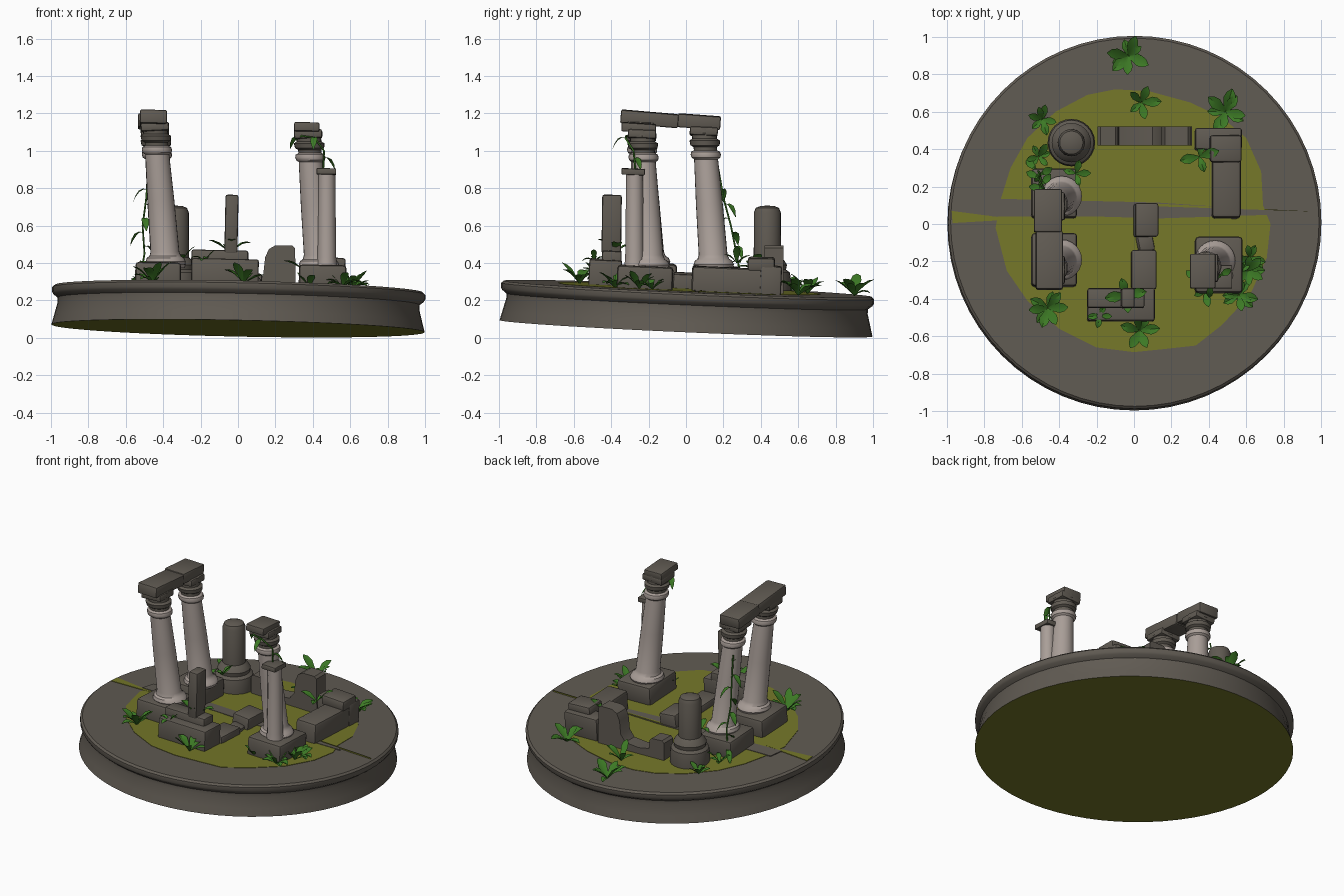
import bpy, bmesh, math, random
from mathutils import Vector, Matrix

if "Cube" in bpy.data.objects:
    bpy.data.objects.remove(bpy.data.objects["Cube"])
random.seed(4)

def mat(name, rgb):
    m = bpy.data.materials.new(name)
    m.diffuse_color = (*rgb, 1)
    m.use_nodes = True
    m.node_tree.nodes["Principled BSDF"].inputs["Base Color"].default_value = m.diffuse_color
    return m
STONE = mat("dark stone", (0.117, 0.103, 0.085))
PALE = mat("pale stone", (0.40, 0.345, 0.315))
GRASS = mat("moss", (0.175, 0.185, 0.022))
LEAF = mat("leaf green", (0.045, 0.19, 0.018))

# The whole plinth leans slightly towards +x and +y
SX, SY, Z0, THICK = -0.021, -0.044, 0.051, 0.212
TILT = Matrix.Rotation(SY, 4, 'X') @ Matrix.Rotation(-SX, 4, 'Y')
def ground(x, y):
    return Z0 + THICK + SX * x + SY * y

def make(name, bm, mats, smooth=True):
    bmesh.ops.recalc_face_normals(bm, faces=bm.faces)
    me = bpy.data.meshes.new(name)
    bm.to_mesh(me)
    bm.free()
    ob = bpy.data.objects.new(name, me)
    bpy.context.collection.objects.link(ob)
    for m in mats:
        me.materials.append(m)
    if smooth:
        bpy.ops.object.select_all(action='DESELECT')
        ob.select_set(True)
        bpy.context.view_layer.objects.active = ob
        bpy.ops.object.shade_smooth_by_angle(angle=math.radians(35))
    return ob

def lathe(profile, n):
    bm = bmesh.new()
    rings = []
    for r, z in profile:
        if r == 0:
            rings.append([bm.verts.new((0, 0, z))] * n)
        else:
            rings.append([bm.verts.new((r * math.cos(i * math.tau / n), r * math.sin(i * math.tau / n), z)) for i in range(n)])
    for a, b in zip(rings, rings[1:]):
        for i in range(n):
            j = (i + 1) % n
            bm.faces.new(list(dict.fromkeys([a[i], a[j], b[j], b[i]])))
    return bm

def box(name, x0, x1, y0, y1, z0, z1, rot=(0, 0, 0), bev=0.012, tilt=True, m=STONE):
    bm = bmesh.new()
    bmesh.ops.create_cube(bm, size=1, matrix=Matrix.Diagonal((x1 - x0, y1 - y0, z1 - z0, 1)))
    bmesh.ops.bevel(bm, geom=bm.edges[:], offset=bev, segments=2, affect='EDGES', profile=0.5)
    R = Matrix.Rotation(rot[2], 4, 'Z') @ Matrix.Rotation(rot[1], 4, 'Y') @ Matrix.Rotation(rot[0], 4, 'X')
    T = Matrix.Translation(((x0 + x1) / 2, (y0 + y1) / 2, (z0 + z1) / 2))
    bm.transform(T @ (TILT if tilt else Matrix()) @ R)
    return make(name, bm, [m])

def plate(name, pts, lift, m):
    # thin flat patch lying on top of the plinth
    bm = bmesh.new()
    f = bm.faces.new([bm.verts.new((x, y, ground(x, y) - 0.002)) for x, y in pts])
    r = bmesh.ops.extrude_face_region(bm, geom=[f])
    bmesh.ops.translate(bm, vec=(0, 0, lift + 0.002), verts=[v for v in r['geom'] if isinstance(v, bmesh.types.BMVert)])
    return make(name, bm, [m], False)

# Round plinth, mossy underside
bm = lathe([(0, 0), (0.998, 0), (0.985, 0.05), (0.967, 0.12), (0.968, 0.145), (0.99, 0.162),
            (0.998, 0.175), (0.998, 0.2), (0.985, THICK), (0, THICK)], 64)
for f in bm.faces:
    if f.calc_center_median().z < 0.001:
        f.material_index = 1
bm.transform(Matrix.Translation((0, 0, Z0)) @ TILT)
make("plinth", bm, [STONE, GRASS])

# Moss lawn, cracks and path
plate("moss_lawn", [(-0.71, 0.14), (-0.66, 0.3), (-0.57, 0.46), (-0.42, 0.6), (-0.25, 0.69), (-0.1, 0.72), (0.08, 0.71),
      (0.3, 0.65), (0.47, 0.57), (0.6, 0.46), (0.68, 0.28), (0.69, 0.1), (0.73, 0), (0.71, -0.18), (0.62, -0.38),
      (0.47, -0.54), (0.33, -0.65), (0.15, -0.67), (0, -0.685), (-0.2, -0.66), (-0.4, -0.56), (-0.57, -0.41),
      (-0.68, -0.25), (-0.74, -0.02)], 0.003, GRASS)
plate("path", [(-0.76, 0.04), (-0.2, 0.04), (0.14, 0.03), (0.75, 0.05), (0.72, 0.075), (0.12, 0.115), (-0.74, 0.135)], 0.006, STONE)
plate("left_crack", [(-0.975, 0.07), (-0.97, 0.005), (-0.63, 0.025)], 0.004, GRASS)
plate("right_crack", [(0.1, 0.095), (0.97, 0.066), (0.1, 0.11)], 0.009, GRASS)

# Standing columns: square pedestal, leaning turned shaft, capital
def column(name, x, y, top, lean):
    b = ground(x, y) + 0.11
    h = top - b
    prof = [(0, 0), (0.1, 0), (0.108, 0.018), (0.1, 0.038), (0.085, 0.048), (0.077, 0.07), (0.072, h * 0.45), (0.064, h - 0.17),
            (0.077, h - 0.16), (0.081, h - 0.145), (0.077, h - 0.13), (0.062, h - 0.122), (0.062, h - 0.105),
            (0.078, h - 0.095), (0.082, h - 0.07), (0.066, h - 0.06), (0.066, h - 0.04), (0.075, h - 0.03), (0.075, h), (0, h)]
    bm = lathe(prof, 24)
    for f in bm.faces:
        f.material_index = int(f.calc_center_median().z > h - 0.115)
    for v in bm.verts:
        t = v.co.z / h
        v.co += Vector((x + lean[0] * t, y + lean[1] * t, b))
    make(name, bm, [PALE, STONE])
    tx, ty = x + lean[0], y + lean[1]
    box(name + "_abacus", tx - 0.075, tx + 0.075, ty - 0.075, ty + 0.075, top - 0.045, top, (0, -0.07, 0), 0.01)

column("left_back_column", -0.385, 0.15, 1.125, (-0.06, -0.055))
column("left_front_column", -0.385, -0.19, 1.15, (-0.06, -0.055))
column("right_column", 0.435, -0.195, 1.11, (-0.06, -0.04))
box("left_back_pedestal", -0.55, -0.305, 0.03, 0.295, 0.24, 0.385, bev=0.02)
box("left_front_pedestal", -0.55, -0.305, -0.335, -0.05, 0.25, 0.40, bev=0.02)
box("right_pedestal", 0.325, 0.58, -0.37, -0.07, 0.24, 0.385, bev=0.02)
box("right_cap", 0.30, 0.435, -0.345, -0.16, 1.10, 1.148, (-0.02, 0, 0), 0.008)

# Lintel across the left pair
box("lintel_front", -0.525, -0.38, -0.35, -0.04, 1.135, 1.208, (-0.04, 0, 0), 0.01)
box("lintel_back", -0.535, -0.385, -0.045, 0.185, 1.12, 1.192, (-0.03, 0, 0), 0.01)

# Broken half shaft beside the right column
bm = lathe([(0, 0), (0.055, 0), (0.05, 0.05), (0.045, 0.5), (0, 0.5)], 12)
bm.transform(Matrix.Translation((0.475, -0.275, 0.38)))
make("broken_shaft", bm, [PALE])
box("broken_shaft_cap", 0.42, 0.525, -0.345, -0.22, 0.872, 0.905, bev=0.006)

# Back left column stump on a round drum
bm = lathe([(0, 0), (0.125, 0), (0.127, 0.06), (0.12, 0.1), (0.1, 0.115), (0.105, 0.14), (0.09, 0.165),
            (0.073, 0.18), (0.072, 0.42), (0.062, 0.445), (0.035, 0.456), (0, 0.457)], 24)
bm.transform(Matrix.Translation((-0.335, 0.435, 0.25)))
make("column_stump", bm, [STONE])

# Ruined back wall with a tall rounded end
bm = bmesh.new()
f = bm.faces.new([bm.verts.new((x, 0.42, z)) for x, z in [(-0.195, 0.22), (-0.195, 0.365), (-0.18, 0.38), (-0.1, 0.375), (-0.085, 0.36),
     (-0.08, 0.3), (0, 0.285), (0.1, 0.295), (0.135, 0.34), (0.145, 0.43), (0.165, 0.475), (0.2, 0.495), (0.29, 0.495), (0.305, 0.48), (0.31, 0.22)]])
r = bmesh.ops.extrude_face_region(bm, geom=[f])
bmesh.ops.translate(bm, vec=(0, 0.1, 0), verts=[v for v in r['geom'] if isinstance(v, bmesh.types.BMVert)])
make("back_wall", bm, [STONE])

# Fallen blocks
box("right_wall", 0.415, 0.57, 0.03, 0.5, 0.21, 0.375, bev=0.02)
box("corner_block", 0.325, 0.575, 0.395, 0.51, 0.21, 0.385)
box("corner_cap", 0.405, 0.575, 0.33, 0.475, 0.36, 0.43, (0.03, 0.03, 0), 0.015)
box("front_block", -0.25, 0.11, -0.52, -0.345, 0.26, 0.42)
box("front_block_cap", -0.25, 0.055, -0.45, -0.345, 0.38, 0.468)
box("upright_shard", -0.07, 0.0, -0.45, -0.345, 0.45, 0.765, (0.03, 0, 0), 0.012)
box("centre_block", 0.0, 0.125, -0.07, 0.11, 0.22, 0.345, (0, 0.08, 0))
box("centre_slab", -0.015, 0.12, -0.35, -0.14, 0.23, 0.32)
box("centre_chip", 0.015, 0.1, -0.15, -0.06, 0.22, 0.30, (0, 0.2, 0.2))

# Leaves: arching pointed ovals with a folded midrib
def leaf(bm, base, ang, length, width, rise, droop):
    d = Vector((math.cos(ang), math.sin(ang), 0))
    s = Vector((-d.y, d.x, 0))
    rows = []
    for t, w in [(0, 0.12), (0.25, 0.6), (0.55, 1), (0.8, 0.75), (1, 0.08)]:
        c = Vector(base) + d * length * t + Vector((0, 0, rise * t - droop * t * t))
        e = Vector((0, 0, 0.18 * width * w))
        rows.append([bm.verts.new(c + s * width * w / 2 + e), bm.verts.new(c), bm.verts.new(c - s * width * w / 2 + e)])
    for a, b in zip(rows, rows[1:]):
        for k in (0, 1):
            bm.faces.new([a[k], a[k + 1], b[k + 1], b[k]])

def bush(name, x, y, n, size, z=None):
    bm = bmesh.new()
    z = ground(x, y) if z is None else z
    for i in range(n):
        k = random.uniform(0.75, 1.1) * size
        leaf(bm, (x, y, z), i * math.tau / n + random.uniform(-0.35, 0.35), k, k * 0.52,
             k * random.uniform(0.7, 1.5), k * random.uniform(0.2, 0.75))
    make(name, bm, [LEAF])

for i, (x, y, n, s) in enumerate([(-0.03, 0.9, 9, 0.11), (0.04, 0.65, 5, 0.1), (0.49, 0.6, 8, 0.12), (-0.49, 0.56, 6, 0.09),
        (-0.51, 0.36, 6, 0.08), (-0.46, -0.45, 8, 0.1), (0.03, -0.57, 6, 0.1), (0.61, -0.25, 8, 0.1), (0.56, -0.38, 8, 0.1),
        (0.38, -0.36, 5, 0.08), (0.62, -0.18, 6, 0.09)]):
    bush(f"bush_{i + 1}", x, y, n, s)
bush("block_ivy", -0.04, -0.38, 4, 0.11, 0.45)
bush("block_front_ivy", -0.18, -0.49, 4, 0.07, 0.41)
bush("wall_ivy", 0.35, 0.36, 4, 0.1, 0.36)
bush("pedestal_ivy", -0.31, 0.27, 4, 0.08, 0.4)

# Vines: thin stem with alternating leaves
def vine(name, pts, count, size):
    cu = bpy.data.curves.new(name + "_stem", 'CURVE')
    cu.dimensions, cu.bevel_depth, cu.bevel_resolution = '3D', 0.005, 1
    sp = cu.splines.new('POLY')
    sp.points.add(len(pts) - 1)
    for p, q in zip(sp.points, pts):
        p.co = (*q, 1)
    cu.materials.append(LEAF)
    bpy.context.collection.objects.link(bpy.data.objects.new(name + "_stem", cu))
    bm = bmesh.new()
    for i in range(count):
        u = (i + 0.5) / count * (len(pts) - 1)
        k = int(u)
        p = Vector(pts[k]).lerp(Vector(pts[k + 1]), u - k)
        leaf(bm, p, 2.4 + i * 2.2, size, size * 0.55, size * 0.4, size * 1.3)
    make(name + "_leaves", bm, [LEAF])

vine("left_vine", [(-0.53, 0.3, 0.28), (-0.5, 0.27, 0.45), (-0.51, 0.24, 0.6), (-0.49, 0.2, 0.75), (-0.48, 0.17, 0.92)], 8, 0.075)
vine("right_vine", [(0.31, -0.25, 1.06), (0.34, -0.32, 1.08), (0.41, -0.325, 1.07), (0.46, -0.28, 1.0), (0.455, -0.27, 0.88)], 3, 0.07)
